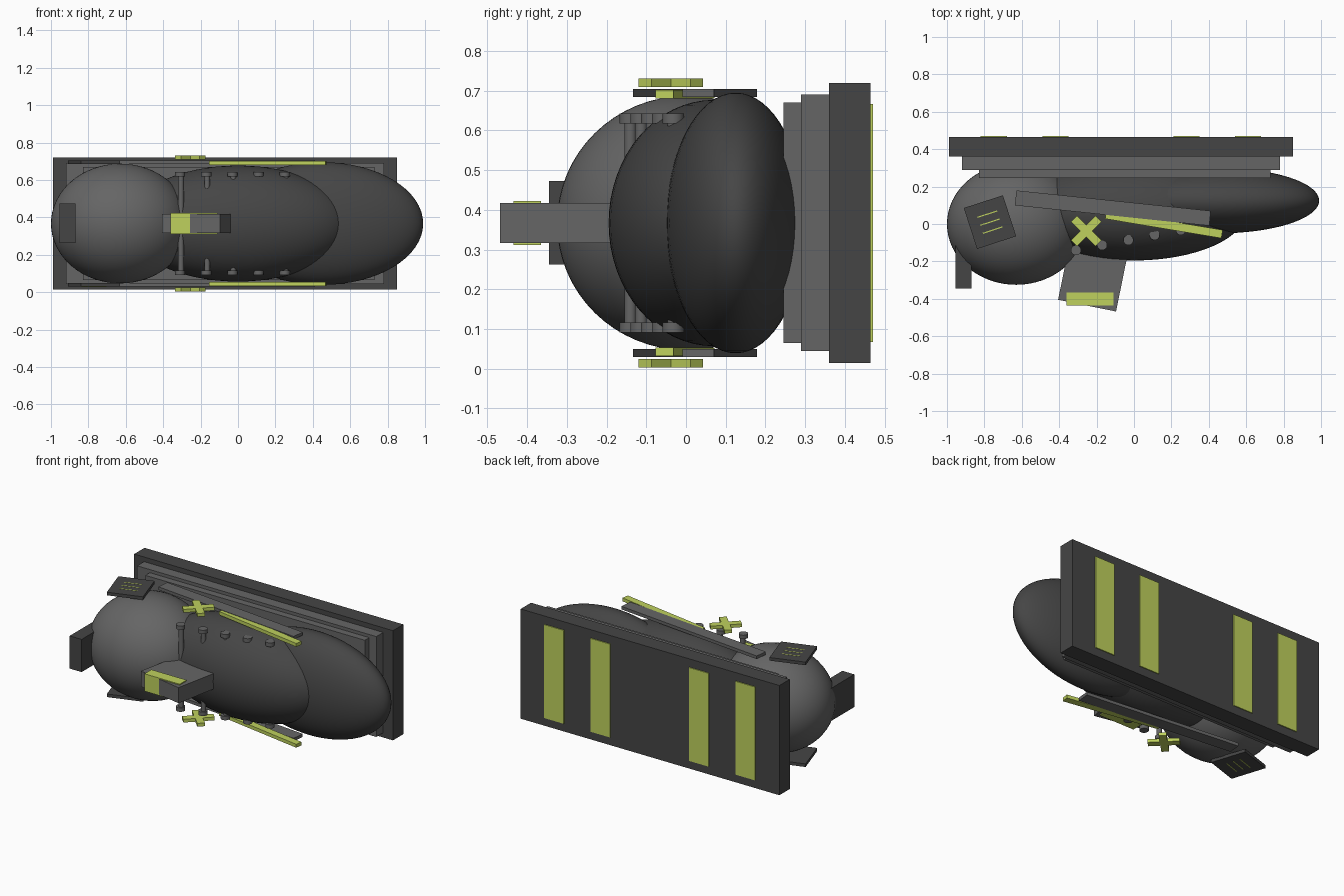
import bpy, math
from mathutils import Matrix

if "Cube" in bpy.data.objects:
    bpy.data.objects.remove(bpy.data.objects["Cube"], do_unlink=True)

MID = 0.367  # height of the mirror plane


def material(name, rgb):
    m = bpy.data.materials.new(name)
    m.use_nodes = True
    m.diffuse_color = (*rgb, 1)
    m.node_tree.nodes["Principled BSDF"].inputs["Base Color"].default_value = (*rgb, 1)
    return m


dark = material("dark grey", (0.06, 0.06, 0.06))
grey = material("mid grey", (0.13, 0.13, 0.13))
lime = material("lime yellow", (0.52, 0.64, 0.11))


def finish(name, mat, smooth=False):
    ob = bpy.context.object
    ob.name = name
    ob.data.materials.append(mat)
    if smooth:
        bpy.ops.object.shade_smooth_by_angle()
    return ob


def box(name, mat, centre, size, turn=0):
    bpy.ops.mesh.primitive_cube_add(size=1, location=centre, rotation=(0, 0, math.radians(turn)))
    bpy.context.object.scale = size
    return finish(name, mat)


def slab(name, mat, x, y, z):
    return box(name, mat, [sum(r) / 2 for r in (x, y, z)], [r[1] - r[0] for r in (x, y, z)])


def ellipsoid(name, mat, centre, radii):
    bpy.ops.mesh.primitive_uv_sphere_add(segments=64, ring_count=32, radius=1, location=centre)
    bpy.context.object.scale = radii
    return finish(name, mat, True)


def cylinder(name, mat, centre, radius, depth):
    bpy.ops.mesh.primitive_cylinder_add(vertices=32, radius=radius, depth=depth, location=centre)
    return finish(name, mat, True)


# Stepped backing plates
slab("back_plate", dark, (-0.99, 0.85), (0.36, 0.465), (0.015, 0.72))
slab("middle_plate", grey, (-0.92, 0.78), (0.29, 0.36), (0.045, 0.69))
slab("inner_plate", grey, (-0.83, 0.73), (0.245, 0.29), (0.065, 0.67))
for x in (-0.75, -0.42, 0.28, 0.61):
    box("back_stripe", lime, (x, 0.467, MID), (0.14, 0.008, 0.6))

# Rounded body
ellipsoid("head", grey, (-0.63, 0, MID), (0.37, 0.325, 0.32))
ellipsoid("middle_body", dark, (0, 0.07, MID), (0.6, 0.265, 0.31))
ellipsoid("tail_body", dark, (0.45, 0.125, MID), (0.54, 0.175, 0.328))

# Front blocks
slab("side_block", dark, (-0.955, -0.87), (-0.345, -0.1), (0.263, 0.473))
box("front_arm", grey, (-0.215, -0.26, MID), (0.316, 0.36, 0.1), -11.5)
box("arm_band", lime, (-0.235, -0.4, MID), (0.25, 0.07, 0.112))

# Parts repeated on the top and underside
for end, side in (("upper", 1), ("lower", -1)):
    def level(h):
        return MID + side * h
    box(end + "_long_bar", grey, (-0.113, 0.085, level(0.327)), (1.045, 0.08, 0.02), -6)
    box(end + "_lime_bar", lime, (0.16, -0.002, level(0.324)), (0.63, 0.045, 0.022), -9.5)
    box(end + "_fin", dark, (-0.77, 0.01, level(0.327)), (0.22, 0.23, 0.02), 18)
    turn = Matrix.Rotation(math.radians(18), 3, "Z")
    for i in (-1, 0, 1):
        offset = turn @ Matrix.Identity(3).col[1] * (i * 0.045)
        box(end + "_fin_line", lime, (-0.77 + offset.x, 0.01 + offset.y, level(0.337)),
            (0.11, 0.006, 0.002), 18)
    for angle in (45, -45):
        box(end + "_cross_arm", lime, (-0.255, -0.038, level(0.353)), (0.185, 0.045, 0.021), angle)
    for i in range(5):
        cylinder(end + "_knob", grey, (-0.31 + 0.14 * i, -0.14 + 0.027 * i, level(0.263)), 0.027, 0.025)

# Pins joining the knobs
for i in range(5):
    cylinder("pin", grey, (-0.305 + 0.14 * i, -0.14 + 0.027 * i, MID), 0.015, 0.51)
